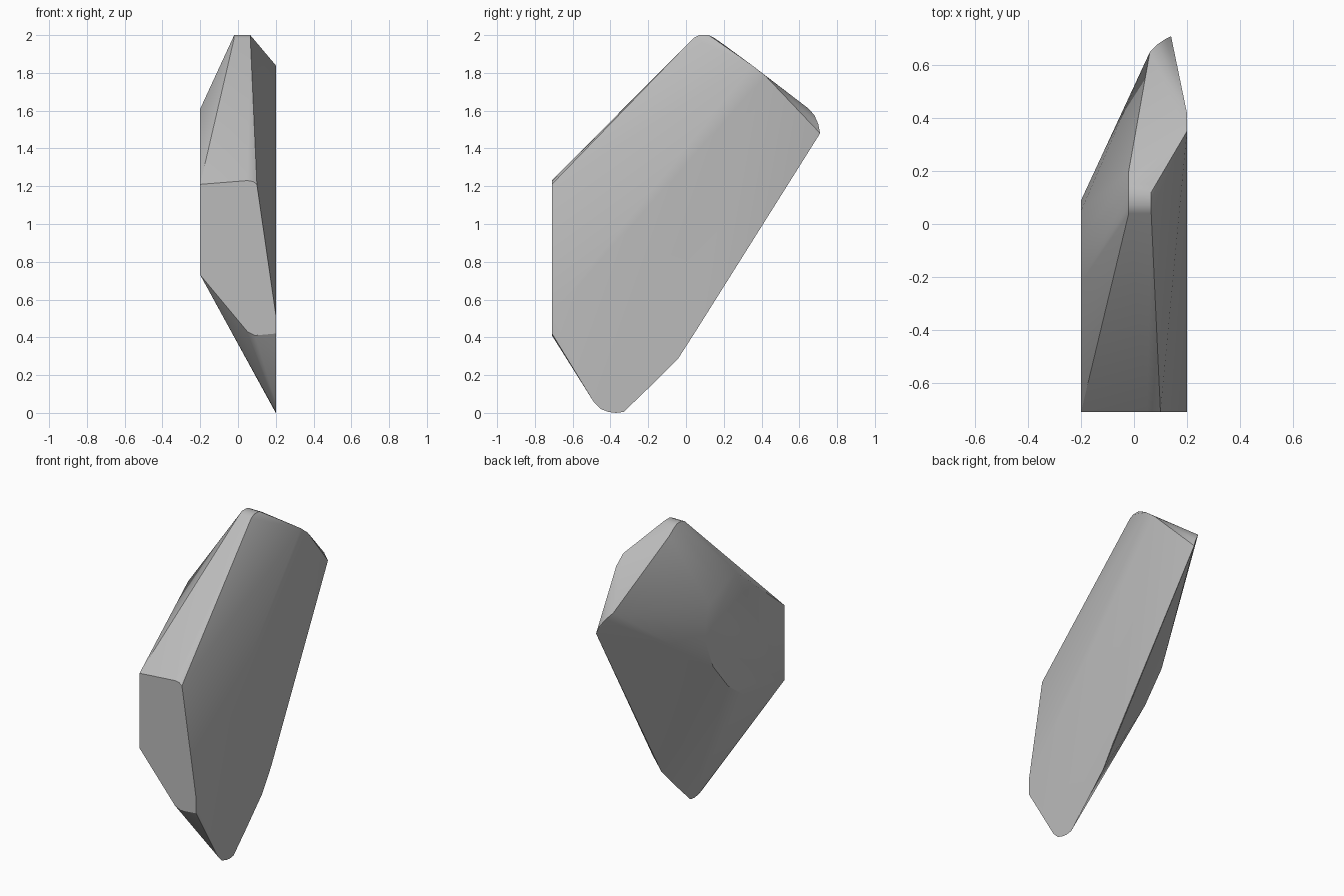
import bpy
import bmesh
import math


def gray_material(name, value):
    material = bpy.data.materials.new(name)
    material.use_nodes = True
    colour = (value, value, value, 1.0)
    material.diffuse_color = colour
    shader = material.node_tree.nodes["Principled BSDF"]
    shader.inputs["Base Color"].default_value = colour
    shader.inputs["Roughness"].default_value = 0.8
    return material


def side_profile(x, outline):
    """Outline of (y, z) pairs on a plane across the width."""
    return [(x, y, z) for y, z in outline]


def front_profile(y, outline):
    """Outline of (x, z) pairs on a plane across the depth."""
    return [(x, y, z) for x, z in outline]


def build_stone(name, points, material, crease_angle):
    """Wrap the cut profiles in one tight convex shell."""
    mesh = bpy.data.meshes.new(name)
    shell = bmesh.new()
    for point in points:
        shell.verts.new(point)
    hull = bmesh.ops.convex_hull(shell, input=shell.verts[:])
    unused = {item for item in hull["geom_interior"] + hull["geom_unused"]
              if isinstance(item, bmesh.types.BMVert)}
    bmesh.ops.delete(shell, geom=list(unused), context="VERTS")

    # Merge the coplanar triangles into clean flat facets
    bmesh.ops.dissolve_limit(shell, angle_limit=math.radians(1),
                             verts=shell.verts[:], edges=shell.edges[:])
    bmesh.ops.recalc_face_normals(shell, faces=shell.faces[:])
    shell.to_mesh(mesh)
    shell.free()
    mesh.materials.append(material)

    stone = bpy.data.objects.new(name, mesh)
    bpy.context.collection.objects.link(stone)
    bpy.ops.object.select_all(action="DESELECT")
    stone.select_set(True)
    bpy.context.view_layer.objects.active = stone
    bpy.ops.object.shade_smooth_by_angle(angle=crease_angle)
    return stone


default_cube = bpy.data.objects.get("Cube")
if default_cube:
    bpy.data.objects.remove(default_cube, do_unlink=True)

# Flat front cut
front_cut = front_profile(-0.71, [
    (-0.2, 1.21), (0.05, 1.23), (0.08, 1.225), (0.1, 1.21), (0.2, 0.52),
    (0.2, 0.42), (0.09, 0.41), (0.05, 0.43), (-0.2, 0.73)])

# Rounded flat on the right side
right_cut = side_profile(-0.2, [
    (-0.22, 1.61), (-0.06, 1.59), (0.05, 1.51), (0.09, 1.38), (0.09, 1.28),
    (0.01, 1.09), (-0.14, 0.91), (-0.29, 0.8)])

# Long flat on the left side, running down to the rounded foot
left_cut = side_profile(0.2, [
    (0.35, 1.84), (0.42, 1.785), (0.05, 0.43), (-0.04, 0.29), (-0.2, 0.13),
    (-0.33, 0.005), (-0.37, 0), (-0.41, 0.005), (-0.45, 0.02), (-0.49, 0.06)])

# Narrow crown with a softened ridge
crown = []
for x in (-0.02, 0.065):
    crown += side_profile(x, [(0.04, 1.985), (0.07, 2), (0.12, 2),
                              (0.15, 1.985)])
crown.append((-0.02, 0.2, 1.95))

# Blunt tip at the back
back_tip = [(0.06, 0.65, 1.61), (0.09, 0.68, 1.575),
            (0.12, 0.70, 1.53), (0.14, 0.71, 1.48)]

stone_gray = gray_material("stone gray", 0.5)
build_stone("stone_shard", front_cut + right_cut + left_cut + crown + back_tip,
            stone_gray, math.radians(30))
